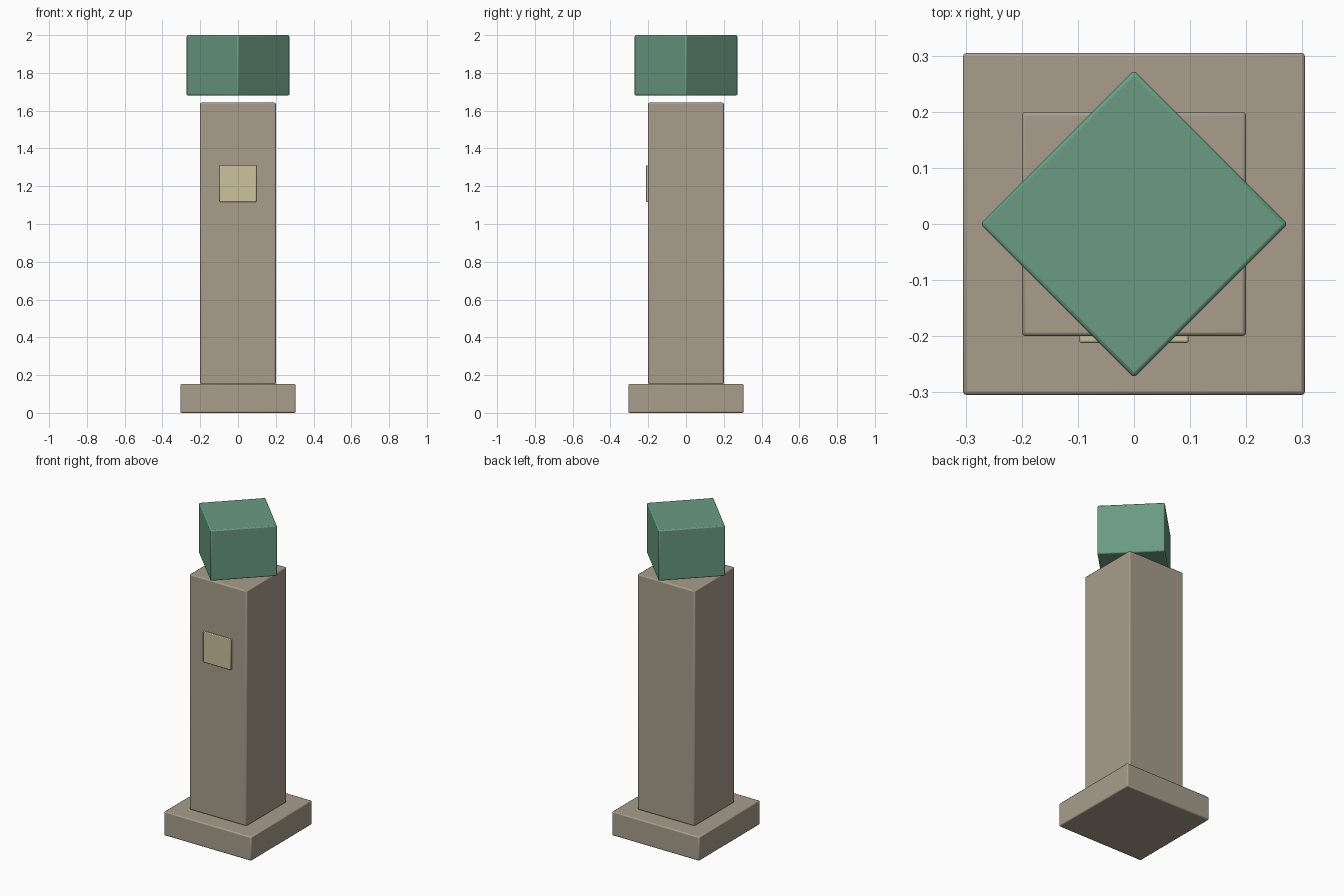
import bpy, math

if "Cube" in bpy.data.objects:
    bpy.data.objects.remove(bpy.data.objects["Cube"])


def srgb(r, g, b):
    """8-bit sRGB to linear RGBA."""
    def lin(c):
        c /= 255
        return c / 12.92 if c <= 0.04045 else ((c + 0.055) / 1.055) ** 2.4
    return (lin(r), lin(g), lin(b), 1.0)


def material(name, color):
    m = bpy.data.materials.new(name)
    m.diffuse_color = color
    m.use_nodes = True
    m.node_tree.nodes["Principled BSDF"].inputs["Base Color"].default_value = m.diffuse_color
    return m


stone = material("warm_stone", srgb(168, 157, 139))
green = material("muted_green", srgb(106, 155, 130))
cream = material("pale_cream", srgb(205, 194, 158))


def box(name, size, z0, z1, mat, y=0.0, turn=0.0, bevel=0.007):
    """Slightly chamfered box between two heights."""
    bpy.ops.mesh.primitive_cube_add(size=1, location=(0, y, (z0 + z1) / 2),
                                    rotation=(0, 0, turn))
    ob = bpy.context.object
    ob.name = name
    ob.scale = (size[0], size[1], z1 - z0)
    bpy.ops.object.transform_apply(location=False, rotation=False, scale=True)
    mod = ob.modifiers.new("edge_bevel", 'BEVEL')
    mod.width = bevel
    mod.segments = 2
    ob.data.materials.append(mat)
    bpy.ops.object.shade_smooth_by_angle()
    return ob


# Base slab and tall column
box("base_slab", (0.61, 0.61), 0.0, 0.152, stone)
box("column", (0.40, 0.40), 0.152, 1.642, stone)

# Small plaque on the front face
box("front_plaque", (0.195, 0.024), 1.117, 1.311, cream, y=-0.2, bevel=0.004)

# Floating head block, turned by an eighth
box("head_block", (0.388, 0.388), 1.68, 2.0, green, turn=math.pi / 4)
